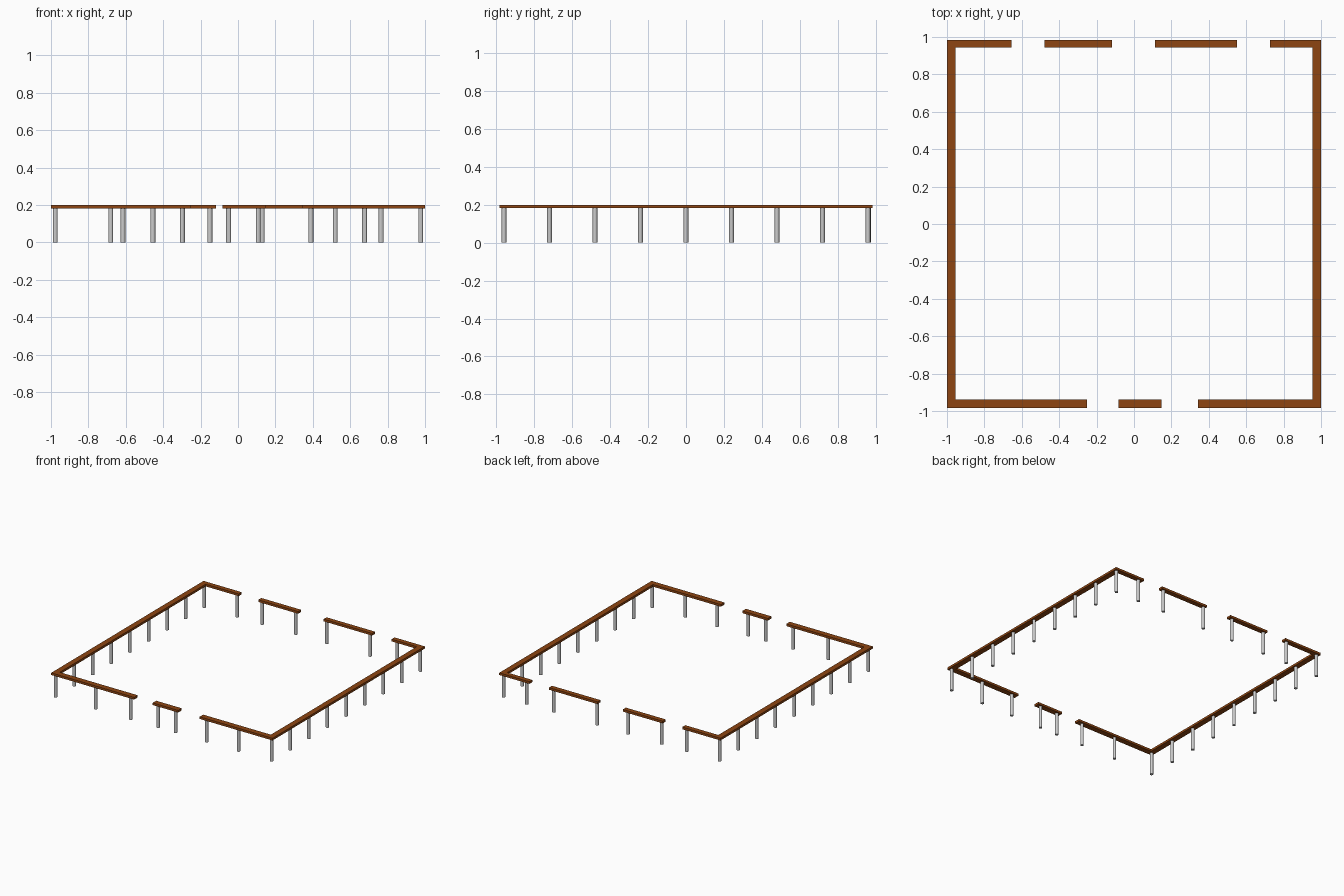
import bpy

if "Cube" in bpy.data.objects:
    bpy.data.objects.remove(bpy.data.objects["Cube"])

wood = bpy.data.materials.new("brown_wood")
wood.diffuse_color = (0.27, 0.06, 0.006, 1)
wood.use_nodes = True
wood.node_tree.nodes["Principled BSDF"].inputs["Base Color"].default_value = wood.diffuse_color

RAIL_BOTTOM, RAIL_TOP = 0.182, 0.2
POST_R = 0.013


def rail(name, x0, x1, y0, y1):
    bpy.ops.mesh.primitive_cube_add(
        size=1, location=((x0 + x1) / 2, (y0 + y1) / 2, (RAIL_BOTTOM + RAIL_TOP) / 2))
    ob = bpy.context.object
    ob.name = name
    ob.scale = (x1 - x0, y1 - y0, RAIL_TOP - RAIL_BOTTOM)
    bpy.ops.object.transform_apply(location=False, rotation=False, scale=True)
    ob.data.materials.append(wood)


def post(name, x, y):
    bpy.ops.mesh.primitive_cylinder_add(
        vertices=12, radius=POST_R, depth=RAIL_BOTTOM, location=(x, y, RAIL_BOTTOM / 2))
    bpy.context.object.name = name


# Unbroken side rails, nine evenly spaced posts each (corners included)
for side, s in (("left", -1), ("right", 1)):
    xs = sorted((s * 0.954, s * 1.0))
    rail(f"{side}_rail", xs[0], xs[1], -0.983, 0.983)
    for i in range(9):
        post(f"{side}_post_{i + 1}", s * 0.977, -0.96 + 0.24 * i)

# Front rail sections with gateways between them
for i, (x0, x1) in enumerate([(-0.954, -0.25), (-0.083, 0.147), (0.342, 0.954)]):
    rail(f"front_rail_{i + 1}", x0, x1, -0.983, -0.938)
for i, x in enumerate([-0.615, -0.297, -0.05, 0.108, 0.39, 0.677]):
    post(f"front_post_{i + 1}", x, -0.96)

# Back rail sections with gateways between them
for i, (x0, x1) in enumerate([(-0.954, -0.655), (-0.478, -0.118),
                              (0.112, 0.55), (0.727, 0.954)]):
    rail(f"back_rail_{i + 1}", x0, x1, 0.945, 0.983)
for i, x in enumerate([-0.68, -0.455, -0.15, 0.13, 0.52, 0.765]):
    post(f"back_post_{i + 1}", x, 0.962)
